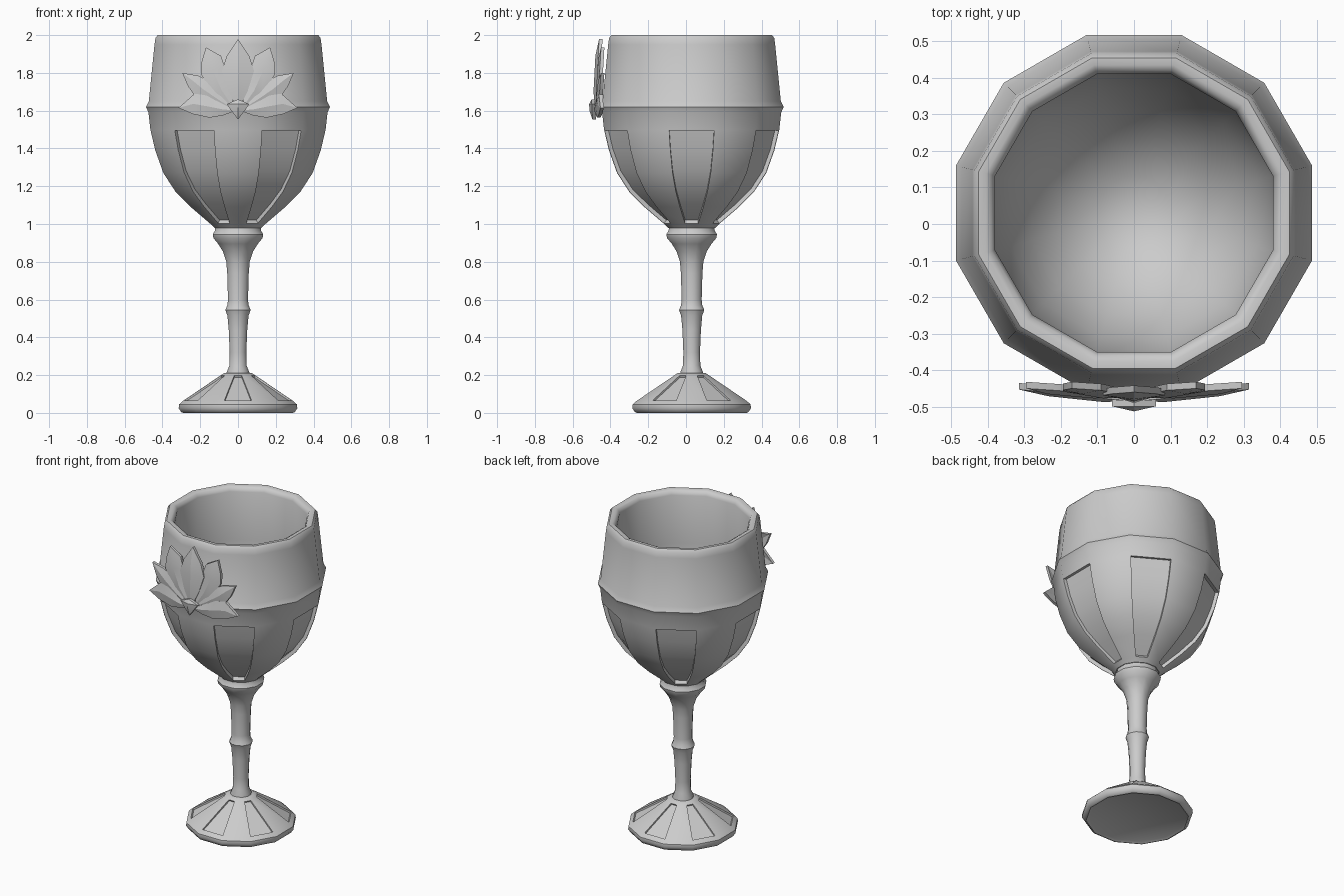
import bpy, bmesh, math
from mathutils import Vector

if "Cube" in bpy.data.objects:
    bpy.data.objects.remove(bpy.data.objects["Cube"])

SIDES = 12
CENTRE_Y = 0.03
HALF = math.pi / SIDES

grey = bpy.data.materials.new("plain grey")
grey.use_nodes = True
grey.diffuse_color = (0.6, 0.6, 0.6, 1)
grey.node_tree.nodes["Principled BSDF"].inputs["Base Color"].default_value = (0.6, 0.6, 0.6, 1)


def finish(bm, name, angle):
    bmesh.ops.recalc_face_normals(bm, faces=bm.faces)
    mesh = bpy.data.meshes.new(name)
    bm.to_mesh(mesh)
    bm.free()
    mesh.materials.append(grey)
    obj = bpy.data.objects.new(name, mesh)
    bpy.context.collection.objects.link(obj)
    bpy.ops.object.select_all(action='DESELECT')
    obj.select_set(True)
    bpy.context.view_layer.objects.active = obj
    bpy.ops.object.shade_smooth_by_angle(angle=math.radians(angle))
    return obj


def lathe(profile):
    """Twelve-sided turned shape; radii are measured to the flats."""
    bm = bmesh.new()
    rings = []
    for flat, z in profile:
        if flat == 0:
            rings.append([bm.verts.new((0, CENTRE_Y, z))] * SIDES)
            continue
        r = flat / math.cos(HALF)
        rings.append([bm.verts.new((r * math.cos((2 * i - 1) * HALF),
                                    CENTRE_Y + r * math.sin((2 * i - 1) * HALF), z))
                      for i in range(SIDES)])
    for a, b in zip(rings, rings[1:]):
        for i in range(SIDES):
            j = (i + 1) % SIDES
            bm.faces.new(dict.fromkeys((a[i], a[j], b[j], b[i])))
    bmesh.ops.recalc_face_normals(bm, faces=bm.faces)
    return bm


def sink_panels(bm, low, high, first, border, depth):
    """Recess every second side between two heights."""
    for k in range(first, SIDES, 2):
        way = Vector((math.cos(2 * k * HALF), math.sin(2 * k * HALF), 0))
        faces = []
        for f in bm.faces:
            c = f.calc_center_median() - Vector((0, CENTRE_Y, 0))
            flat = Vector((c.x, c.y, 0))
            if (low < c.z < high and flat.length > 0.01
                    and flat.angle(way) < 0.1 and f.normal.dot(way) > 0.1):
                faces.append(f)
        bmesh.ops.inset_region(bm, faces=faces, thickness=border, use_even_offset=True)
        bmesh.ops.inset_region(bm, faces=faces, thickness=0.001, depth=-depth,
                               use_even_offset=True)
        bm.normal_update()


# Bowl: inside, rounded rim, belt and panelled underside
bowl = lathe([(0, 1.06), (0.1, 1.08), (0.2, 1.15), (0.28, 1.25), (0.34, 1.38), (0.375, 1.53),
              (0.385, 1.66), (0.38, 1.97), (0.39, 1.992), (0.405, 2), (0.425, 2), (0.437, 1.985),
              (0.442, 1.95), (0.472, 1.65), (0.487, 1.62), (0.474, 1.59), (0.464, 1.5),
              (0.438, 1.39), (0.395, 1.27), (0.33, 1.17), (0.25, 1.09), (0.145, 1.0),
              (0.125, 0.98), (0, 0.98)])
sink_panels(bowl, 1.0, 1.5, 0, 0.005, 0.022)
finish(bowl, "bowl", 40)

# Stem: collar under the bowl and a knot halfway
stem = lathe([(0, 0.985), (0.12, 0.985), (0.122, 0.965), (0.134, 0.945), (0.13, 0.925),
              (0.105, 0.895), (0.08, 0.855), (0.062, 0.8), (0.057, 0.74), (0.053, 0.6),
              (0.056, 0.57), (0.067, 0.545), (0.056, 0.515), (0.049, 0.44), (0.044, 0.32),
              (0.046, 0.25), (0.06, 0.215), (0.06, 0.19), (0, 0.19)])
finish(stem, "stem", 40)

# Foot: sloping panelled top and slightly hollow base
foot = lathe([(0, 0.21), (0.075, 0.21), (0.09, 0.2), (0.292, 0.063), (0.312, 0.045),
              (0.314, 0.025), (0.3, 0.004), (0.29, 0), (0.275, 0.008), (0, 0.02)])
sink_panels(foot, 0.1, 0.16, 1, 0.005, 0.01)
finish(foot, "foot", 40)


# Flower: folded petals with a raised middle rib
def petal(name, base, left, right, tip, y_base, y_tip, rib, mirrored):
    bm = bmesh.new()
    b, t = Vector(base), Vector(tip)
    axis = t - b

    def point(p, lift=0):
        p = Vector(p)
        s = (p - b).dot(axis) / axis.length_squared
        return bm.verts.new((p.x, y_base + (y_tip - y_base) * s - lift, p.y))

    start, end = point(b), point(t)
    edges = [[point(p) for p in side] for side in (left, right)]
    middle = [point((Vector(p) + Vector(q)) / 2, rib) for p, q in zip(left, right)]
    for side in edges:
        a, m = [start] + side + [end], [start] + middle + [end]
        for i in range(len(a) - 1):
            bm.faces.new(dict.fromkeys((a[i], a[i + 1], m[i + 1], m[i])))
    # Thickness towards the bowl
    back = bmesh.ops.extrude_face_region(bm, geom=list(bm.faces), use_keep_orig=True)
    moved = [g for g in back["geom"] if isinstance(g, bmesh.types.BMVert)]
    bmesh.ops.translate(bm, verts=moved, vec=(0, 0.018, 0))
    obj = finish(bm, name, 20)
    if mirrored:
        obj.modifiers.new("other side", 'MIRROR')


petal("centre_petal", (0, 1.6), [(-0.05, 1.7), (-0.085, 1.81), (-0.06, 1.89)],
      [(0.05, 1.7), (0.085, 1.81), (0.06, 1.89)], (0, 1.98), -0.48, -0.46, 0.015, False)
petal("upper_petals", (0.02, 1.61), [(0.04, 1.72), (0.07, 1.83), (0.09, 1.89)],
      [(0.13, 1.69), (0.195, 1.79), (0.195, 1.85)], (0.17, 1.935), -0.475, -0.45, 0.01, True)
petal("side_petals", (0.02, 1.605), [(0.08, 1.69), (0.15, 1.755), (0.21, 1.785)],
      [(0.14, 1.635), (0.23, 1.68), (0.265, 1.73)], (0.295, 1.8), -0.475, -0.45, 0.01, True)
petal("lower_petals", (0.01, 1.6), [(0.09, 1.64), (0.16, 1.68), (0.23, 1.69)],
      [(0.08, 1.575), (0.15, 1.563), (0.24, 1.582)], (0.315, 1.615), -0.485, -0.453, 0.01, True)
petal("flower_bud", (0, 1.553), [(-0.035, 1.6), (-0.06, 1.635)],
      [(0.035, 1.6), (0.06, 1.635)], (0, 1.66), -0.495, -0.5, 0.014, False)
